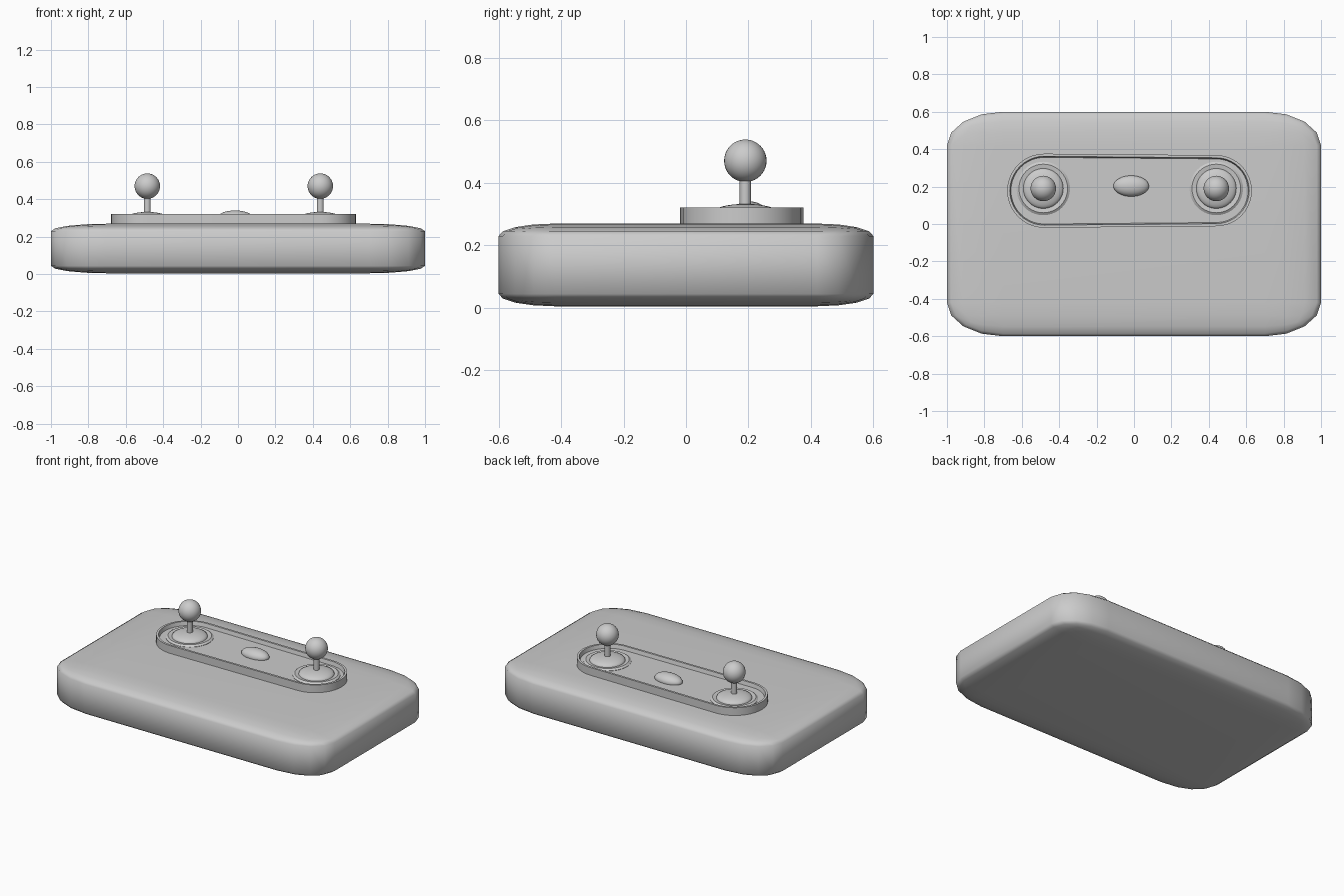
import bpy, bmesh, math

if "Cube" in bpy.data.objects:
    bpy.data.objects.remove(bpy.data.objects["Cube"])

grey = bpy.data.materials.new("plain grey")
grey.diffuse_color = (0.6, 0.6, 0.6, 1)
grey.use_nodes = True
grey.node_tree.nodes["Principled BSDF"].inputs["Base Color"].default_value = grey.diffuse_color


def finish(name, bm, angle=None):
    bmesh.ops.recalc_face_normals(bm, faces=bm.faces)
    me = bpy.data.meshes.new(name)
    bm.to_mesh(me)
    bm.free()
    ob = bpy.data.objects.new(name, me)
    bpy.context.collection.objects.link(ob)
    me.materials.append(grey)
    bpy.ops.object.select_all(action='DESELECT')
    ob.select_set(True)
    bpy.context.view_layer.objects.active = ob
    if angle:
        bpy.ops.object.shade_smooth_by_angle(angle=math.radians(angle))
    else:
        bpy.ops.object.shade_smooth()
    return ob


def lathe(name, profile, x, y, n=40, angle=35):
    """Spin (radius, z) points round a vertical axis."""
    bm = bmesh.new()
    vs = [bm.verts.new((r, 0, z)) for r, z in profile]
    es = [bm.edges.new(p) for p in zip(vs, vs[1:])]
    bmesh.ops.spin(bm, geom=vs + es, cent=(0, 0, 0), axis=(0, 0, 1),
                   angle=2 * math.pi, steps=n)
    bmesh.ops.remove_doubles(bm, verts=bm.verts, dist=1e-5)
    bmesh.ops.translate(bm, verts=bm.verts, vec=(x, y, 0))
    return finish(name, bm, angle)


def ellipsoid(name, centre, radii):
    bm = bmesh.new()
    bmesh.ops.create_uvsphere(bm, u_segments=32, v_segments=20, radius=1)
    bmesh.ops.scale(bm, verts=bm.verts, vec=radii)
    bmesh.ops.translate(bm, verts=bm.verts, vec=centre)
    return finish(name, bm)


# Body: bevelled unit cube stretched into a slab
bm = bmesh.new()
bmesh.ops.create_cube(bm, size=1)
bmesh.ops.bevel(bm, geom=bm.edges[:], offset=0.15, segments=4, profile=0.5,
                affect='EDGES')
bmesh.ops.scale(bm, verts=bm.verts, vec=(2, 1.2, 0.265))
bmesh.ops.translate(bm, verts=bm.verts, vec=(0, 0, 0.1365))
finish("body", bm)

# Control tray: stadium outline with a thin raised rim and sunken floor
LEFT, RIGHT, TY = -0.48, 0.44, 0.178


def stadium(bm, inset, z, n=20):
    pts = []
    for cx, r, start in ((RIGHT, 0.19, -90), (LEFT, 0.198, 90)):
        for i in range(n + 1):
            a = math.radians(start + 180 * i / n)
            pts.append(bm.verts.new((cx + (r - inset) * math.cos(a),
                                     TY + (r - inset) * math.sin(a), z)))
    return pts


bm = bmesh.new()
loops = [stadium(bm, i, z) for i, z in
         ((0, 0.25), (0, 0.32), (0.014, 0.32), (0.02, 0.295))]
for a, b in zip(loops, loops[1:]):
    for i in range(len(a)):
        j = (i + 1) % len(a)
        bm.faces.new((a[i], a[j], b[j], b[i]))
bm.faces.new(loops[-1])
finish("control_tray", bm, 40)

# Two joysticks: stepped domed base, stem and ball
JY = 0.19
dome = [(0.107 * math.cos(t), 0.302 + 0.03 * math.sin(t))
        for t in (math.pi / 2 * i / 8 for i in range(8))]
for side, x in (("left", -0.485), ("right", 0.44)):
    lathe(side + "_stick_base",
          [(0.143, 0.28), (0.143, 0.297), (0.13, 0.306), (0.107, 0.302)]
          + dome[1:] + [(0, 0.332)], x, JY)
    lathe(side + "_stick_stem", [(0.018, 0.31), (0.018, 0.43)], x, JY, 24)
    ellipsoid(side + "_stick_ball", (x, JY, 0.47), (0.068, 0.068, 0.068))

# Oval button between the sticks
ellipsoid("centre_button", (-0.015, 0.203, 0.30), (0.095, 0.056, 0.04))
